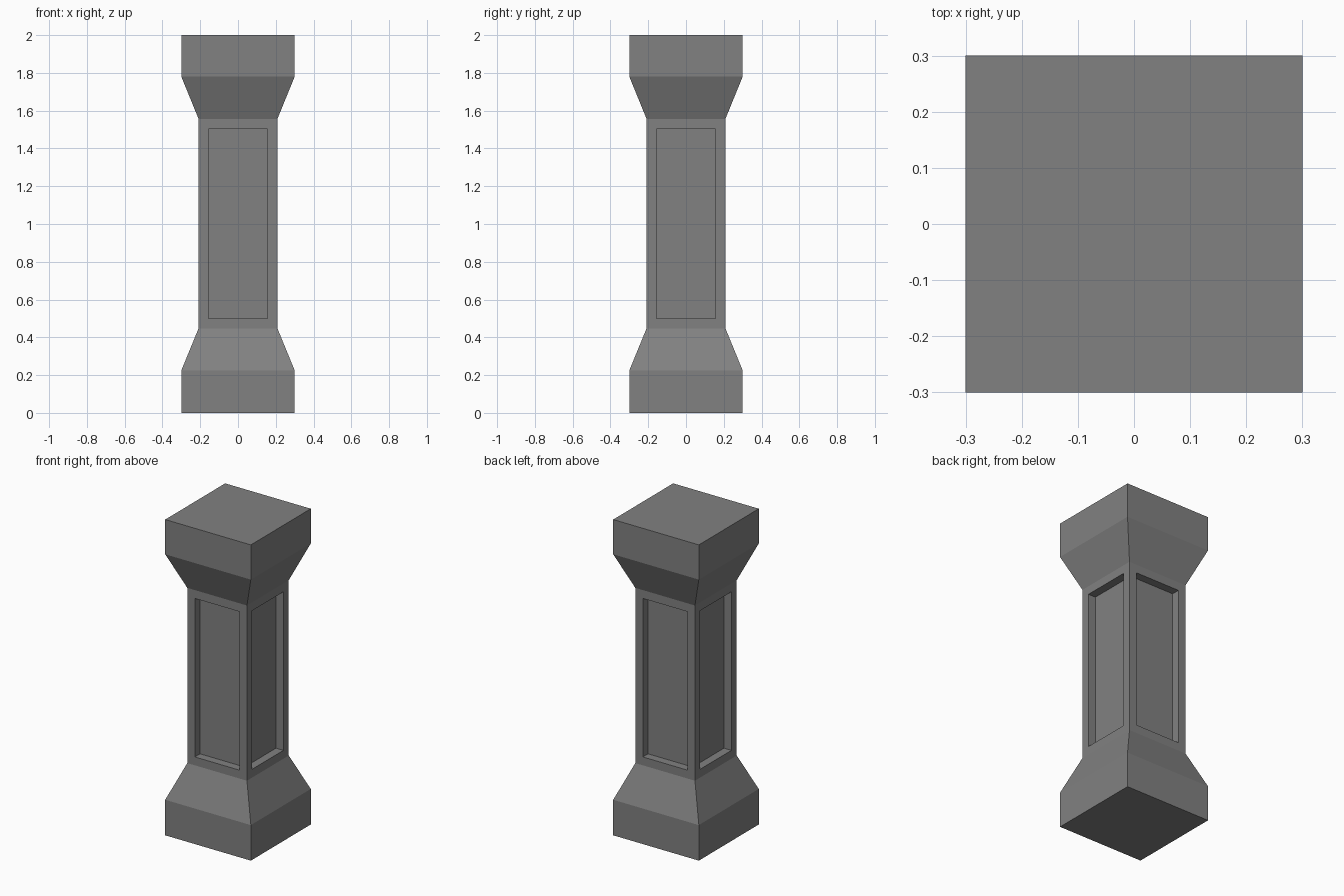
import bpy
import bmesh
from mathutils import Vector

if "Cube" in bpy.data.objects:
    bpy.data.objects.remove(bpy.data.objects["Cube"])

# Profile of the square pillar: (half width, height)
PROFILE = [(0.30, 0.0), (0.30, 0.225), (0.209, 0.447),
           (0.209, 1.557), (0.30, 1.78), (0.30, 2.0)]
PANEL_MARGIN = 0.053
PANEL_DEPTH = 0.052

stone = bpy.data.materials.new("grey stone")
stone.diffuse_color = (0.22, 0.22, 0.22, 1.0)
stone.use_nodes = True
stone.node_tree.nodes["Principled BSDF"].inputs["Base Color"].default_value = stone.diffuse_color

bm = bmesh.new()

# Stacked square rings: base, flare, shaft, flare, cap
rings = [[bm.verts.new((sx * h, sy * h, z))
          for sx, sy in ((-1, -1), (1, -1), (1, 1), (-1, 1))]
         for h, z in PROFILE]
shaft_faces = []
for level, (low, high) in enumerate(zip(rings, rings[1:])):
    for i in range(4):
        j = (i + 1) % 4
        face = bm.faces.new((low[i], low[j], high[j], high[i]))
        if level == 2:
            shaft_faces.append(face)
bm.faces.new(rings[0][::-1])
bm.faces.new(rings[-1])
bm.normal_update()

# Recessed panels on the four shaft sides, with straight walls
bmesh.ops.inset_individual(bm, faces=shaft_faces, thickness=PANEL_MARGIN,
                           use_even_offset=True)
panels = bmesh.ops.extrude_discrete_faces(bm, faces=shaft_faces)["faces"]
for face in panels:
    centre = face.calc_center_median()
    inward = -Vector((centre.x, centre.y, 0)).normalized()
    bmesh.ops.translate(bm, verts=face.verts[:], vec=inward * PANEL_DEPTH)
bmesh.ops.recalc_face_normals(bm, faces=bm.faces[:])

mesh = bpy.data.meshes.new("pillar")
bm.to_mesh(mesh)
bm.free()
mesh.materials.append(stone)
pillar = bpy.data.objects.new("pillar", mesh)
bpy.context.collection.objects.link(pillar)
